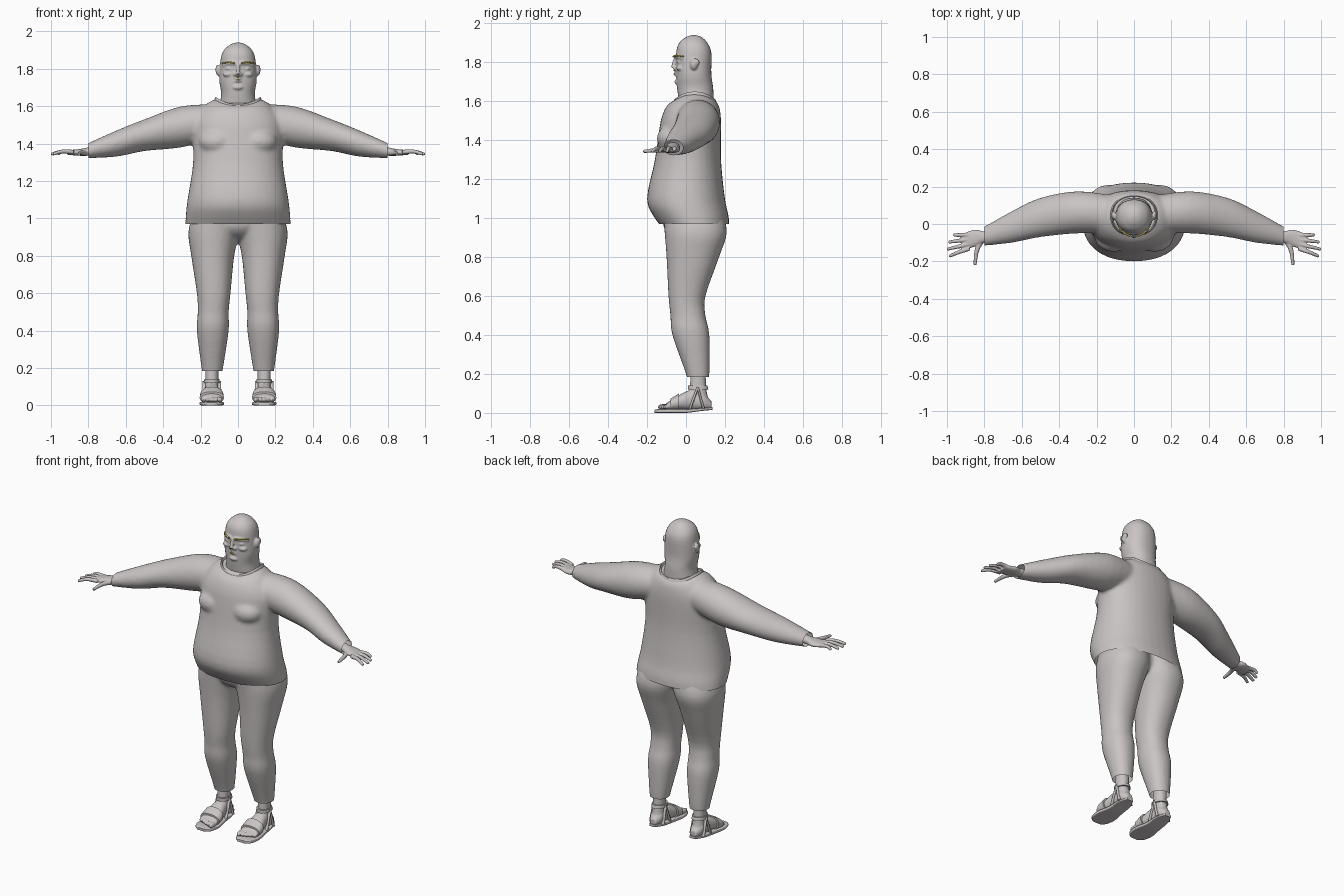
import bpy, bmesh, math
from mathutils import Vector, Matrix

if "Cube" in bpy.data.objects:
    bpy.data.objects.remove(bpy.data.objects["Cube"])


def make_material(name, colour):
    material = bpy.data.materials.new(name)
    material.use_nodes = True
    material.diffuse_color = (*colour, 1)
    shader = material.node_tree.nodes["Principled BSDF"]
    shader.inputs["Base Color"].default_value = (*colour, 1)
    return material


CLAY = make_material("warm grey", (.59, .55, .55))
GOLD = make_material("gold hair", (.62, .5, .08))


def spline(keys, steps=4):
    """Catmull-Rom resampling of tuples."""
    samples = []
    last = len(keys) - 1
    for index in range(last):
        before, start = keys[max(index - 1, 0)], keys[index]
        end, after = keys[index + 1], keys[min(index + 2, last)]
        for step in range(steps):
            t = step / steps
            samples.append([
                q + t / 2 * (r - p + t * (2 * p - 5 * q + 4 * r - s + t * (3 * (q - r) + s - p)))
                for p, q, r, s in zip(before, start, end, after)])
    return samples + [list(keys[last])]


def skin(bm, rings, caps=True):
    """Join neighbouring rings with quads."""
    rows = [[bm.verts.new(point) for point in ring] for ring in rings]
    count = len(rows[0])
    for lower, upper in zip(rows, rows[1:]):
        for i in range(count):
            j = (i + 1) % count
            bm.faces.new((lower[i], lower[j], upper[j], upper[i]))
    if caps:
        bm.faces.new(rows[0])
        bm.faces.new(rows[-1])


def loft(bm, axis, keys, mid=None, power=2.2, count=36, dip=None, caps=True):
    """Superellipse sections (position, u min, u max, v min, v max) along an axis.
    With mid given, sections are (position, half width, v min, v max)."""
    if mid is not None:
        keys = [(t, mid - half, mid + half, low, high) for t, half, low, high in keys]
    rings = []
    for t, left, right, low, high in spline(keys):
        ring = []
        for k in range(count):
            angle = math.tau * k / count
            c, s = math.cos(angle), math.sin(angle)
            u = (left + right + (right - left) * math.copysign(abs(c) ** (2 / power), c)) / 2
            v = (low + high + (high - low) * math.copysign(abs(s) ** (2 / power), s)) / 2
            w = t - (dip(t) * s * s if dip else 0)
            ring.append({"x": (w, u, v), "y": (u, w, v), "z": (u, v, w)}[axis])
        rings.append(ring)
    skin(bm, rings, caps)


def tube(bm, points, start, end, flat=1, count=12):
    """Tapered tube through points, radius going from start to end."""
    path = [Vector(point) for point in spline(points)]
    rings = []
    for i, centre in enumerate(path):
        tangent = path[min(i + 1, len(path) - 1)] - path[max(i - 1, 0)]
        turn = tangent.to_track_quat("Z", "Y")
        radius = start + (end - start) * i / (len(path) - 1)
        angles = [math.tau * k / count for k in range(count)]
        rings.append([centre + turn @ Vector((math.cos(a), math.sin(a) * flat, 0)) * radius
                      for a in angles])
    skin(bm, rings)


def blob(bm, centre, size):
    place = Matrix.Translation(centre) @ Matrix.Diagonal((*size, 1))
    bmesh.ops.create_uvsphere(bm, u_segments=24, v_segments=16, radius=1, matrix=place)


def symmetric(bm):
    """Copy everything so far to the other side."""
    source = bm.verts[:] + bm.edges[:] + bm.faces[:]
    for item in bmesh.ops.duplicate(bm, geom=source)["geom"]:
        if isinstance(item, bmesh.types.BMVert):
            item.co.x = -item.co.x


def finish(bm, name, material=CLAY, voxel=None, smooth=3, cuts=()):
    """Make the object, fuse its shells if a voxel size is given, then trim it."""
    bmesh.ops.recalc_face_normals(bm, faces=bm.faces)
    mesh = bpy.data.meshes.new(name)
    bm.to_mesh(mesh)
    bm.free()
    part = bpy.data.objects.new(name, mesh)
    bpy.context.collection.objects.link(part)
    if voxel:
        fuse = part.modifiers.new("fuse", "REMESH")
        fuse.mode, fuse.voxel_size = "VOXEL", voxel
        soften = part.modifiers.new("soften", "SMOOTH")
        soften.factor, soften.iterations = .5, smooth
        graph = bpy.context.evaluated_depsgraph_get()
        fused = bpy.data.meshes.new_from_object(part.evaluated_get(graph))
        part.modifiers.clear()
        part.data = fused
    if cuts:
        trim = bmesh.new()
        trim.from_mesh(part.data)
        for normal, distance in cuts:
            bmesh.ops.bisect_plane(trim, geom=trim.verts[:] + trim.edges[:] + trim.faces[:],
                                   plane_co=Vector(normal) * distance, plane_no=normal,
                                   clear_outer=True)
        trim.to_mesh(part.data)
        trim.free()
    part.data.materials.clear()
    part.data.materials.append(material)
    bpy.ops.object.select_all(action="DESELECT")
    part.select_set(True)
    bpy.context.view_layer.objects.active = part
    bpy.ops.object.shade_smooth_by_angle(angle=math.radians(50))


DOWN, LEFT, RIGHT = (0, 0, -1), (1, 0, 0), (-1, 0, 0)

# Shirt: sleeves and chest on both sides, then the trunk
bm = bmesh.new()
loft(bm, "x", [(.1, -.05, .15, 1.43, 1.61), (.3, -.05, .175, 1.38, 1.6), (.5, -.07, .14, 1.36, 1.53),
               (.65, -.1, .07, 1.33, 1.47), (.83, -.12, -.03, 1.32, 1.39)], power=2)
blob(bm, (.11, -.07, 1.41), (.1, .08, .07))
symmetric(bm)
loft(bm, "z", [(.9, .28, -.08, .22), (1, .28, -.16, .22), (1.1, .27, -.2, .2), (1.3, .24, -.16, .18),
               (1.5, .24, -.13, .18), (1.6, .18, -.1, .17), (1.64, .12, -.06, .15)],
     mid=0, dip=lambda z: max(0, z - 1.5) / 4)
finish(bm, "shirt", voxel=.01, smooth=10, cuts=[(DOWN, -.97), (LEFT, .8), (RIGHT, .8)])

# Collar edge around the neck
bm = bmesh.new()
loft(bm, "z", [(1.62, .13, -.07, .16), (1.65, .12, -.06, .15), (1.62, .11, -.05, .14)],
     mid=0, dip=lambda z: .04, caps=False)
finish(bm, "collar")

# Trousers: two legs and the seat
bm = bmesh.new()
loft(bm, "z", [(1.05, -.03, .23, -.12, .18), (.93, -.01, .265, -.11, .21), (.8, .02, .25, -.1, .17),
               (.6, .04, .22, -.09, .1), (.5, .05, .215, -.08, .1), (.4, .05, .22, -.07, .12),
               (.2, .08, .195, 0, .12), (.15, .09, .19, .01, .11)])
symmetric(bm)
blob(bm, (0, .02, .98), (.16, .14, .1))
finish(bm, "trousers", voxel=.01, smooth=6, cuts=[(DOWN, -.185)])

# Head: ears, eyelids, cheeks and brow ridges, then skull, nose, lips and chin
bm = bmesh.new()
blob(bm, (.1, .04, 1.79), (.02, .02, .03))
blob(bm, (.11, .05, 1.8), (.01, .02, .02))
blob(bm, (.045, -.033, 1.8), (.02, .014, .01))
blob(bm, (.05, -.03, 1.77), (.03, .02, .015))
blob(bm, (.014, -.055, 1.77), (.01, .012, .01))
tube(bm, [(.01, -.05, 1.83), (.045, -.04, 1.83), (.08, -.01, 1.82)], .011, .01)
symmetric(bm)
loft(bm, "z", [(1.56, .11, -.03, .14), (1.66, .09, -.045, .14), (1.74, .1, -.05, .13),
               (1.85, .093, -.05, .13), (1.9, .075, -.035, .11), (1.93, .04, 0, .08),
               (1.94, .01, .03, .05)], mid=0)
tube(bm, [(0, -.05, 1.83), (0, -.06, 1.8), (0, -.065, 1.77)], .008, .013)
for height in (1.735, 1.75):
    blob(bm, (0, -.046, height), (.02, .014, .007))
blob(bm, (0, -.04, 1.7), (.03, .02, .015))
finish(bm, "head", voxel=.005)

# Eyebrows and small facial hair
bm = bmesh.new()
tube(bm, [(.02, -.064, 1.83), (.05, -.05, 1.835), (.085, -.012, 1.83)], .005, .004)
symmetric(bm)
finish(bm, "eyebrows", GOLD)
bm = bmesh.new()
for height in (1.74, 1.758):
    blob(bm, (0, -.06, height), (.01, .004, .004))
finish(bm, "facial_hair", GOLD)

# Hands: palm, four fingers fanned by rule, and thumb
bm = bmesh.new()
loft(bm, "x", [(.74, -.1, -.03, 1.34, 1.39), (.8, -.1, -.04, 1.335, 1.38),
               (.85, -.12, -.03, 1.335, 1.37), (.91, -.14, -.05, 1.34, 1.365)])
for finger in range(4):
    spread = finger - 1.5
    root = spread * .024 - .095
    tip = root + (spread - 1.5) * .014
    reach = 1 - abs(spread + .4) ** 2 * .01
    tube(bm, [(.88, root, 1.354), (.94, (root + tip) / 2, 1.358), (reach, tip, 1.343)], .013, .008)
tube(bm, [(.81, -.08, 1.35), (.84, -.14, 1.35), (.85, -.22, 1.343)], .017, .008)
symmetric(bm)
finish(bm, "hands", voxel=.004, smooth=2)

# Feet: instep, ankle and toes
STANCE = .14
bm = bmesh.new()
loft(bm, "y", [(-.1, .06, .015, .05), (-.02, .05, .015, .1), (.04, .04, .015, .12),
               (.09, .04, .015, .1), (.13, .02, .02, .06)], mid=STANCE)
loft(bm, "z", [(.05, .04, .02, .12), (.12, .035, .02, .105), (.23, .035, .025, .1)], mid=STANCE)
for toe in range(5):
    shrink = 1 - toe * .07
    blob(bm, (.097 + toe * .0215, toe * .006 - .112, .03), (.015 * shrink, .034 * shrink, .016 * shrink))
symmetric(bm)
finish(bm, "feet", voxel=.005, smooth=2)

# Sandal soles
bm = bmesh.new()
loft(bm, "y", [(-.163, .03, 0, .015), (-.14, .055, 0, .02), (-.08, .065, 0, .02), (0, .05, 0, .02),
               (.08, .045, .01, .025), (.135, .02, .015, .03)], mid=STANCE, power=6)
symmetric(bm)
finish(bm, "sandal_soles")

# Sandal straps: wide toe strap, ankle loop and slanted side straps
bm = bmesh.new()
loft(bm, "y", [(-.08, .065, .01, .073), (-.035, .062, .01, .1)], mid=STANCE)
loft(bm, "z", [(.12, .042, .01, .115), (.14, .04, .01, .11)], mid=STANCE)
for side in (-1, 1):
    x = STANCE + side * .043
    for y in (.02, .09):
        tube(bm, [(x, y, .02), (x - side * .004, .06, .13)], .01, .01, flat=.6)
symmetric(bm)
finish(bm, "sandal_straps")
